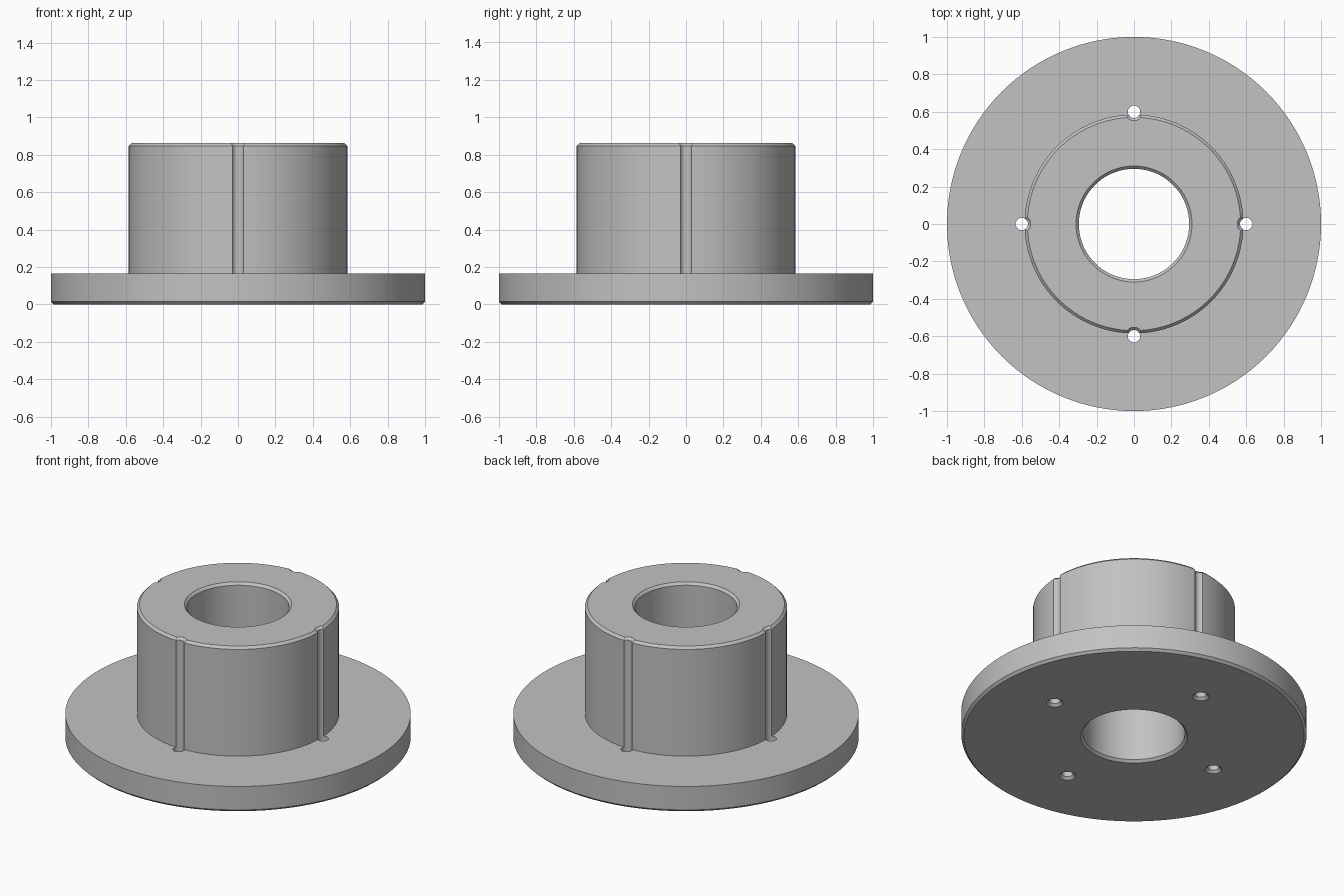
import bpy
import math

cube = bpy.data.objects.get("Cube")
if cube:
    bpy.data.objects.remove(cube)

FLANGE_R, FLANGE_H = 1.0, 0.165
HUB_R, TOP = 0.585, 0.862
BORE_R, HOLE_R = 0.295, 0.033
C = 0.015          # chamfer size
HOLE_RING = 0.6    # distance of the small holes from the axis

grey = bpy.data.materials.new("machined_grey")
grey.use_nodes = True
COLOUR = (0.54, 0.54, 0.54, 1)
grey.diffuse_color = COLOUR
grey.node_tree.nodes["Principled BSDF"].inputs["Base Color"].default_value = COLOUR


def lathe(name, profile, sides, closed):
    """Revolve (radius, z) points about z; open profiles get flat end caps."""
    n = len(profile)
    verts = [(r * math.cos(a), r * math.sin(a), z)
             for a in (2 * math.pi * i / sides for i in range(sides))
             for r, z in profile]
    faces = []
    for i in range(sides):
        j = (i + 1) % sides
        for k in range(n if closed else n - 1):
            m = (k + 1) % n
            faces.append((i * n + k, j * n + k, j * n + m, i * n + m))
    if not closed:
        faces.append([i * n for i in reversed(range(sides))])
        faces.append([i * n + n - 1 for i in range(sides)])
    mesh = bpy.data.meshes.new(name)
    mesh.from_pydata(verts, [], faces)
    mesh.materials.append(grey)
    obj = bpy.data.objects.new(name, mesh)
    bpy.context.collection.objects.link(obj)
    return obj


# Flange, hub and chamfered bore as one turned body
body = lathe("flanged_bushing", [
    (BORE_R + C, 0), (FLANGE_R - C, 0), (FLANGE_R, C), (FLANGE_R, FLANGE_H),
    (HUB_R, FLANGE_H), (HUB_R, TOP - C), (HUB_R - C, TOP),
    (BORE_R + C, TOP), (BORE_R, TOP - C), (BORE_R, C)], 128, True)

# Four drills with flared ends: through the flange and grooving the hub side
flare = HOLE_R + 2 * C
drill_profile = [(flare, -C), (HOLE_R, C), (HOLE_R, TOP - C), (flare, TOP + C)]
cutters = []
for i in range(4):
    a = i * math.pi / 2
    cutter = lathe(f"hole_cutter_{i + 1}", drill_profile, 32, False)
    cutter.location = (HOLE_RING * math.cos(a), HOLE_RING * math.sin(a), 0)
    cutter.hide_render = True
    cutters.append(cutter)
    mod = body.modifiers.new(f"hole_{i + 1}", 'BOOLEAN')
    mod.operation = 'DIFFERENCE'
    mod.solver = 'EXACT'
    mod.object = cutter

# Apply the cuts, remove the drills, then smooth the round walls
bpy.ops.object.select_all(action='DESELECT')
body.select_set(True)
bpy.context.view_layer.objects.active = body
for mod in list(body.modifiers):
    bpy.ops.object.modifier_apply(modifier=mod.name)
for cutter in cutters:
    bpy.data.objects.remove(cutter)
bpy.ops.object.shade_smooth_by_angle(angle=math.radians(25))
